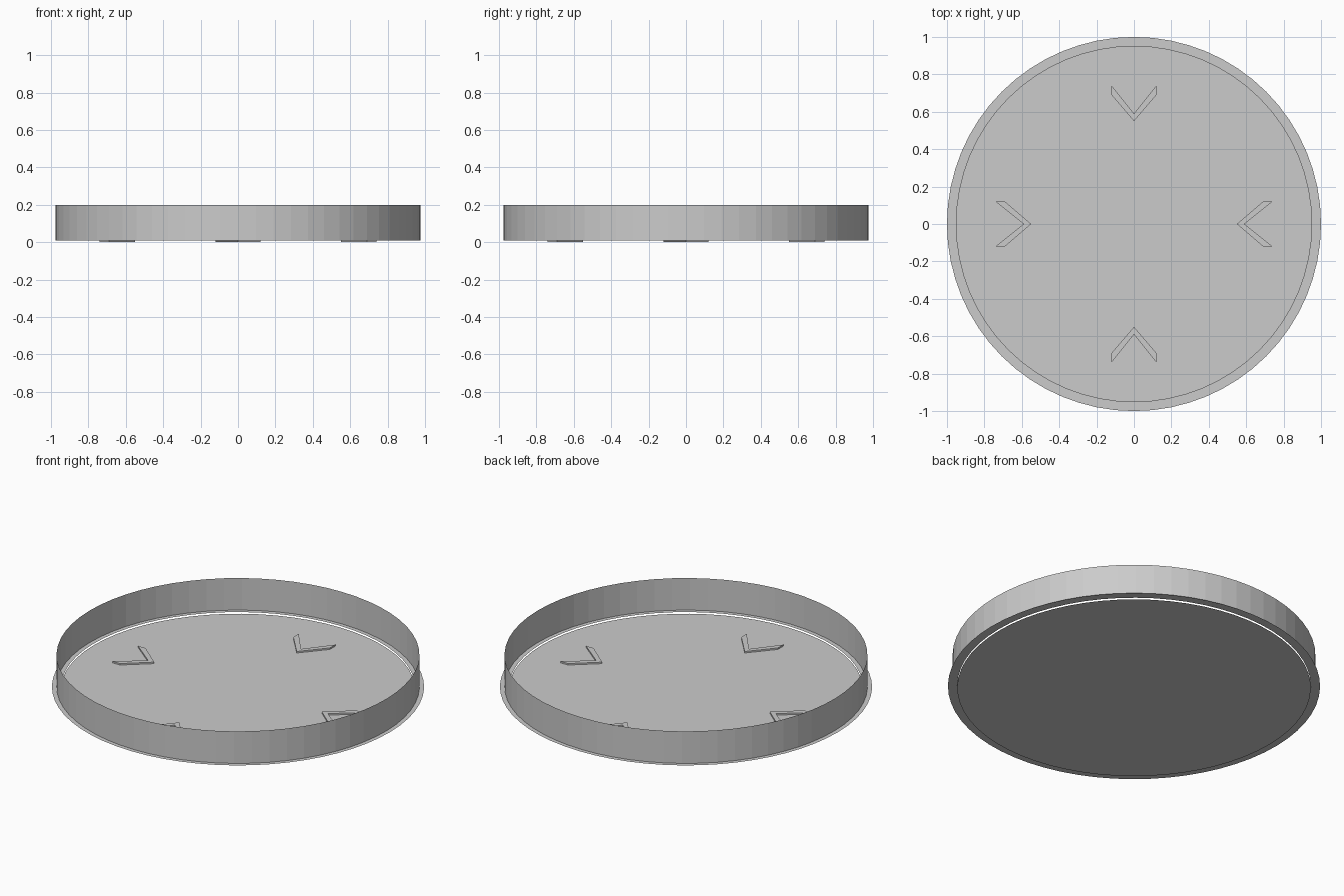
import bpy, bmesh, math

if "Cube" in bpy.data.objects:
    bpy.data.objects.remove(bpy.data.objects["Cube"])

SIDES = 64
grey = bpy.data.materials.new("light grey")
grey.diffuse_color = (0.6, 0.6, 0.6, 1)
grey.use_nodes = True
grey.node_tree.nodes["Principled BSDF"].inputs["Base Color"].default_value = grey.diffuse_color


def finish(name, bm):
    mesh = bpy.data.meshes.new(name)
    bm.to_mesh(mesh)
    bm.free()
    mesh.materials.append(grey)
    obj = bpy.data.objects.new(name, mesh)
    bpy.context.collection.objects.link(obj)
    return obj


def circle(bm, r, z):
    return [bm.verts.new((r * math.cos(2 * math.pi * i / SIDES),
                          r * math.sin(2 * math.pi * i / SIDES), z))
            for i in range(SIDES)]


def band(name, r0, z0, r1, z1):
    """Thin sheet joining two circles."""
    bm = bmesh.new()
    a, b = circle(bm, r0, z0), circle(bm, r1, z1)
    for i in range(SIDES):
        j = (i + 1) % SIDES
        bm.faces.new((a[i], a[j], b[j], b[i]))
    return finish(name, bm)


# Base disc
bm = bmesh.new()
bm.faces.new(circle(bm, 0.95, 0))
finish("base_disc", bm)

# Flat rim just above the disc, and the upright wall on its middle
band("rim", 1.0, 0.01, 0.95, 0.01)
band("wall", 0.975, 0.01, 0.975, 0.2)

# Four raised arrow marks pointing at the centre
half = [(0, 0.55), (0.12, 0.69), (0.12, 0.74), (0, 0.59)]
for k in range(4):
    c, s = math.cos(k * math.pi / 2), math.sin(k * math.pi / 2)
    outline = half + [(-x, y) for x, y in half[2:0:-1]]
    pts = [(x * c - y * s, x * s + y * c) for x, y in outline]
    bm = bmesh.new()
    top = [bm.verts.new((x, y, 0.009)) for x, y in pts]
    low = [bm.verts.new((x, y, 0.0)) for x, y in pts]
    # right arm, left arm
    bm.faces.new((top[0], top[1], top[2], top[3]))
    bm.faces.new((top[0], top[3], top[4], top[5]))
    for i in range(6):
        j = (i + 1) % 6
        bm.faces.new((low[i], low[j], top[j], top[i]))
    finish(f"arrow_mark_{k + 1}", bm)
